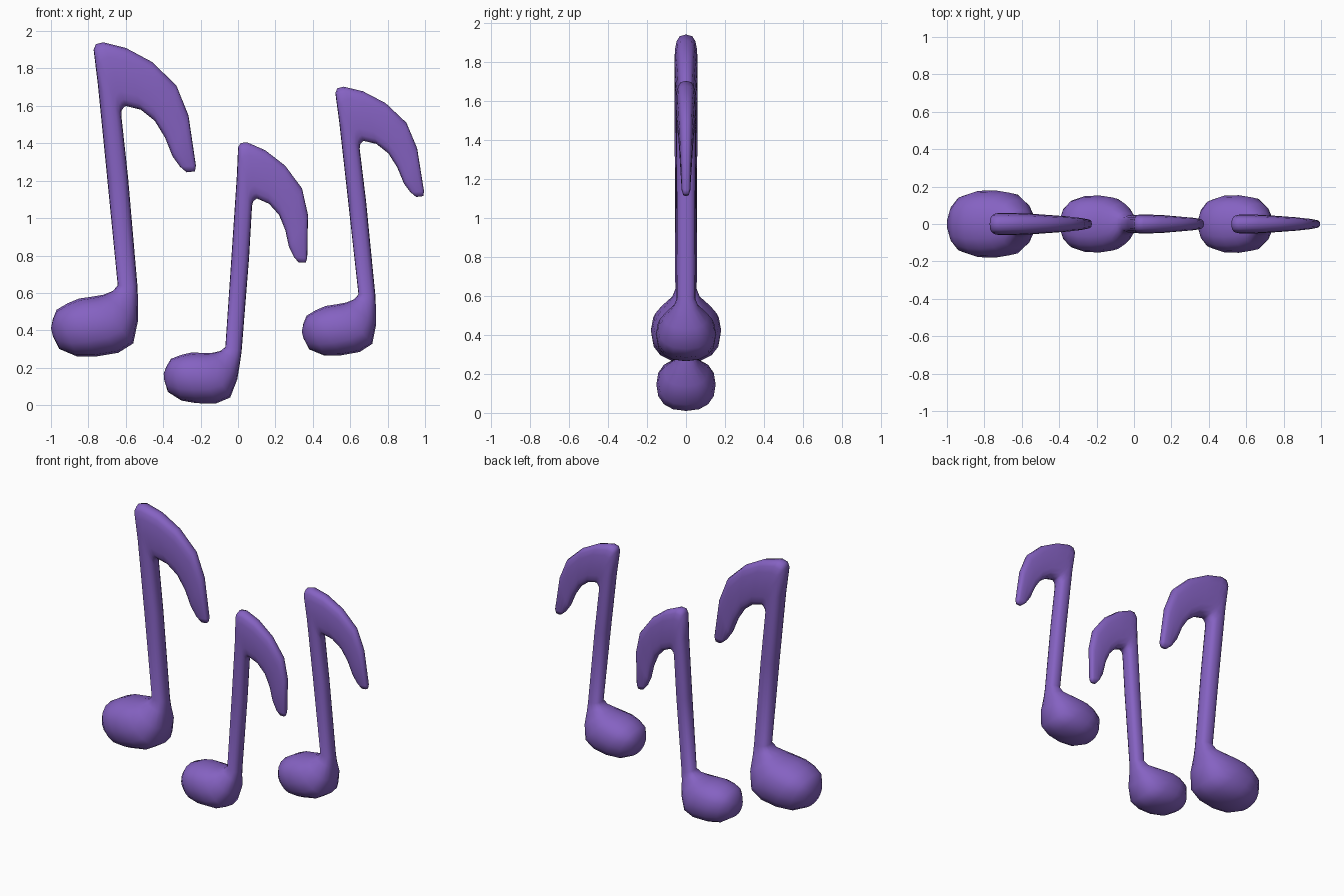
import bpy, bmesh, math
from mathutils import Matrix, Vector

cube = bpy.data.objects.get("Cube")
if cube:
    bpy.data.objects.remove(cube, do_unlink=True)

SIDES = 16

purple = bpy.data.materials.new("purple")
purple.use_nodes = True
colour = (0.235, 0.122, 0.54, 1)
purple.diffuse_color = colour
purple.node_tree.nodes["Principled BSDF"].inputs["Base Color"].default_value = colour

# Each section: left/upper edge (x, z), right/lower edge (x, z), half thickness in y
head_sections = [
    ((-1.0, .41), (-.99, .37), .03),
    ((-.99, .46), (-.955, .30), .095),
    ((-.97, .51), (-.86, .26), .15),
    ((-.91, .545), (-.76, .26), .177),
    ((-.85, .57), (-.64, .28), .18),
    ((-.78, .58), (-.56, .33), .168),
    ((-.72, .59), (-.535, .45), .13),
]
stem_sections = [
    ((-.67, .61), (-.535, .56), .075),
    ((-.643, .64), (-.537, .63), .055),
    ((-.70, 1.22), (-.588, 1.22), .057),
    ((-.75, 1.72), (-.624, 1.55), .06),
]
flag_sections = [
    ((-.772, 1.90), (-.622, 1.575), .06),
    ((-.76, 1.93), (-.612, 1.59), .06),
    ((-.72, 1.94), (-.60, 1.60), .06),
    ((-.60, 1.91), (-.52, 1.58), .056),
    ((-.46, 1.835), (-.445, 1.52), .048),
    ((-.33, 1.71), (-.39, 1.43), .041),
    ((-.265, 1.55), (-.35, 1.33), .034),
    ((-.225, 1.28), (-.31, 1.275), .026),
    ((-.23, 1.25), (-.275, 1.245), .016),
]


def signed_power(value, power):
    return math.copysign(abs(value) ** power, value)


def add_ring(bm, section, roundness):
    """Rounded cross-section spanning two edge points."""
    (ax, az), (bx, bz), half = section
    a, b = Vector((ax, 0, az)), Vector((bx, 0, bz))
    ring = []
    for i in range(SIDES):
        angle = math.tau * i / SIDES
        along = signed_power(math.cos(angle), roundness)
        across = signed_power(math.sin(angle), roundness)
        point = (a + b) / 2 + (a - b) / 2 * along
        point.y = half * across
        ring.append(bm.verts.new(point))
    return ring


def build_note_mesh():
    """One continuous sweep: head, up the stem, round into the flag."""
    bm = bmesh.new()
    rings = []
    for sections, roundness in ((head_sections, .85), (stem_sections, .8), (flag_sections, .65)):
        rings += [add_ring(bm, section, roundness) for section in sections]
    for lower, upper in zip(rings, rings[1:]):
        for i in range(SIDES):
            j = (i + 1) % SIDES
            bm.faces.new((lower[i], lower[j], upper[j], upper[i]))
    bm.faces.new(rings[0])
    bm.faces.new(rings[-1])
    bmesh.ops.recalc_face_normals(bm, faces=bm.faces)
    for face in bm.faces:
        face.smooth = True
    mesh = bpy.data.meshes.new("music_note")
    bm.to_mesh(mesh)
    bm.free()
    mesh.materials.append(purple)
    return mesh


# Three notes share one mesh, placed by the top corner of the stem
note_mesh = build_note_mesh()
corner = Vector((-.77, 0, 1.92))
placements = [
    ("large_note", corner, 1, 0),
    ("middle_note", Vector((.005, 0, 1.395)), .845, 9.5),
    ("small_note", Vector((.522, 0, 1.685)), .855, -.7),
]
for name, target, scale, tilt in placements:
    note = bpy.data.objects.new(name, note_mesh)
    bpy.context.collection.objects.link(note)
    note.matrix_world = (Matrix.Translation(target)
                         @ Matrix.Rotation(math.radians(tilt), 4, "Y")
                         @ Matrix.Scale(scale, 4)
                         @ Matrix.Translation(-corner))
